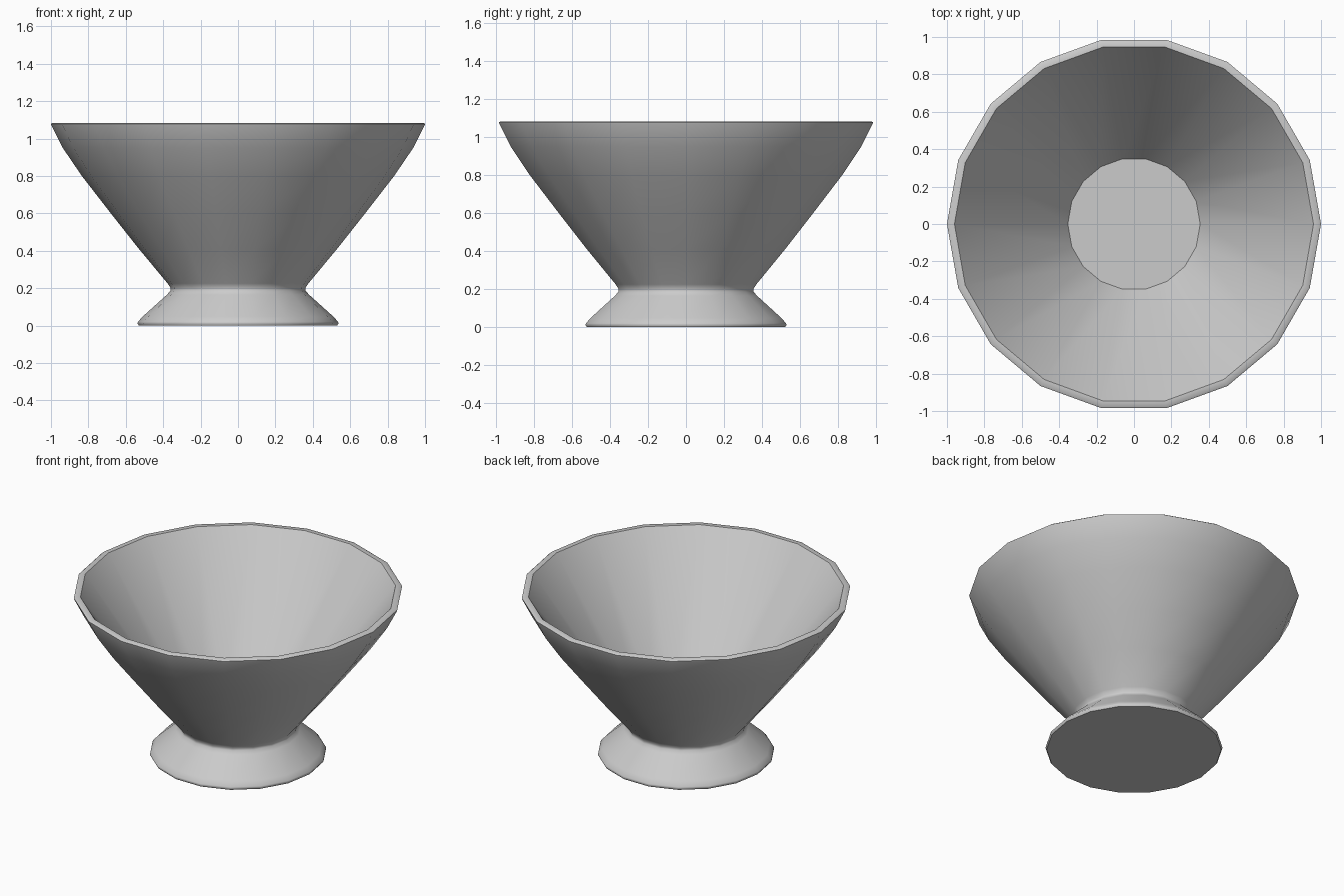
import bpy, bmesh, math

if "Cube" in bpy.data.objects:
    bpy.data.objects.remove(bpy.data.objects["Cube"])

SIDES = 18

# Closed half-profile (radius, height): base, foot, neck, outer wall, rim, straight inner wall, floor
profile = [
    (0.53, 0.0), (0.537, 0.011), (0.535, 0.02), (0.51, 0.048),
    (0.38, 0.165), (0.362, 0.185), (0.36, 0.20), (0.376, 0.225),
    (0.53, 0.41), (0.68, 0.60), (0.835, 0.80), (0.937, 0.95),
    (0.998, 1.07), (1.0, 1.078), (0.992, 1.084),
    (0.96, 1.084), (0.354, 0.25),
]


def lathe(name, pts, sides):
    bm = bmesh.new()
    rings = []
    for r, z in pts:
        rings.append([bm.verts.new((r * math.cos(a), r * math.sin(a), z))
                      for a in (2 * math.pi * i / sides for i in range(sides))])
    for lo, hi in zip(rings, rings[1:]):
        for i in range(sides):
            j = (i + 1) % sides
            bm.faces.new((lo[i], lo[j], hi[j], hi[i]))
    # flat underside and bowl floor
    bm.faces.new(rings[0][::-1])
    bm.faces.new(rings[-1])
    bmesh.ops.recalc_face_normals(bm, faces=bm.faces)
    mesh = bpy.data.meshes.new(name)
    bm.to_mesh(mesh)
    bm.free()
    obj = bpy.data.objects.new(name, mesh)
    bpy.context.collection.objects.link(obj)
    return obj


# Footed bowl
bowl = lathe("footed_bowl", profile, SIDES)
bpy.context.view_layer.objects.active = bowl
bowl.select_set(True)
bpy.ops.object.shade_smooth_by_angle(angle=math.radians(48))
